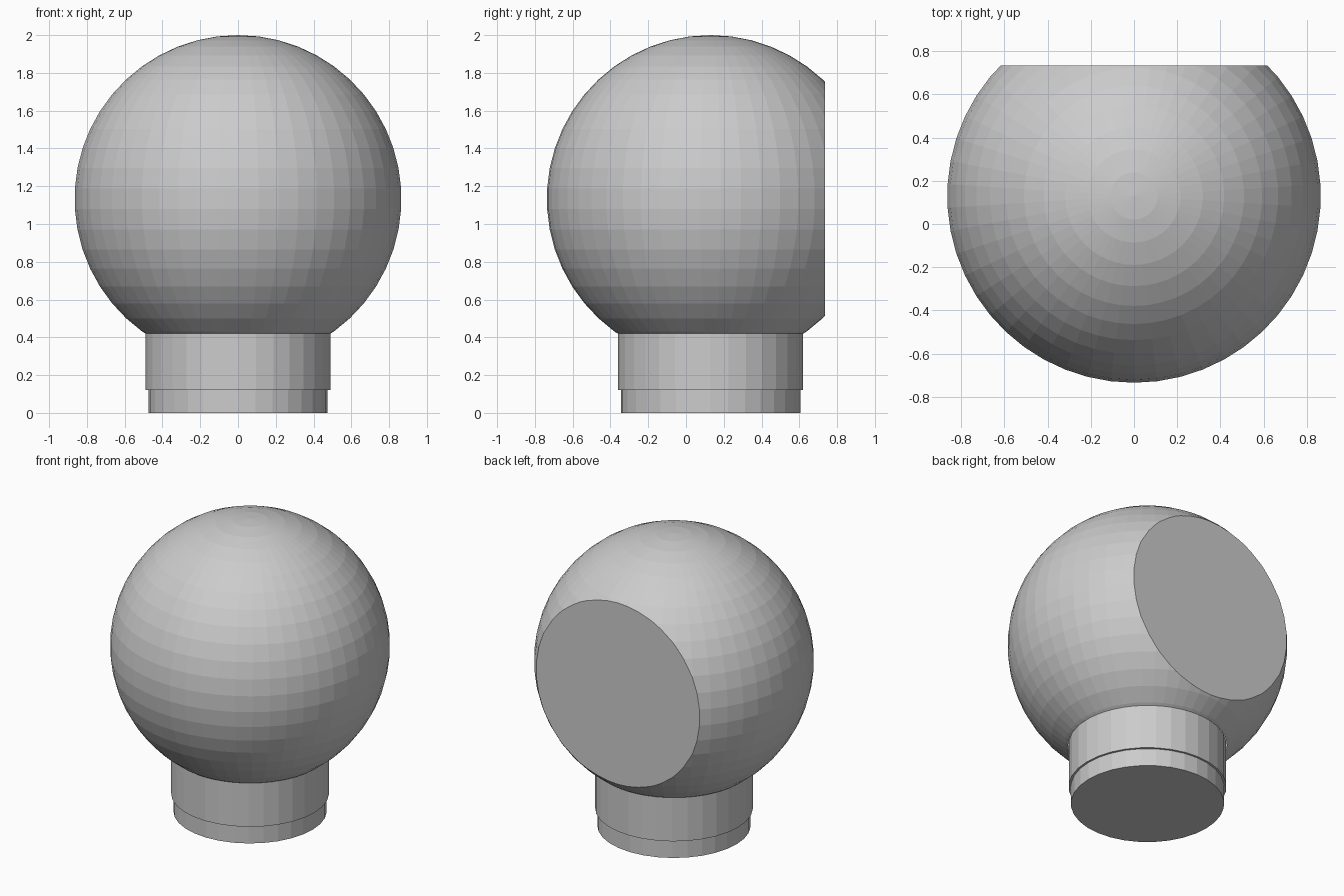
import bpy, bmesh
from math import sin, cos, pi
from mathutils import Matrix

if "Cube" in bpy.data.objects:
    bpy.data.objects.remove(bpy.data.objects["Cube"])

AXIS_Y = 0.13      # vertical axis of ball and neck
R = 0.867          # ball radius
CZ = 2.0 - R       # ball centre height
NECK_TOP = 0.42
CUT_Y = 0.735      # flat rear face


def finish(bm, name):
    bmesh.ops.recalc_face_normals(bm, faces=bm.faces)
    me = bpy.data.meshes.new(name)
    bm.to_mesh(me)
    bm.free()
    ob = bpy.data.objects.new(name, me)
    bpy.context.collection.objects.link(ob)
    return ob


def slice_off(bm, co, no, cap):
    geom = bm.verts[:] + bm.edges[:] + bm.faces[:]
    res = bmesh.ops.bisect_plane(bm, geom=geom, dist=1e-5, plane_co=co,
                                 plane_no=no, clear_outer=True)
    if cap:
        edges = [e for e in res["geom_cut"] if isinstance(e, bmesh.types.BMEdge)]
        bmesh.ops.contextual_create(bm, geom=edges)


# Ball with a flat rear face, open where it meets the neck
bm = bmesh.new()
bmesh.ops.create_uvsphere(bm, u_segments=50, v_segments=25, radius=R,
                          matrix=Matrix.Translation((0, AXIS_Y, CZ)))
slice_off(bm, (0, CUT_Y, 0), (0, 1, 0), True)
slice_off(bm, (0, 0, NECK_TOP), (0, 0, -1), False)
finish(bm, "ball")

# Stepped neck: narrow foot, small ledge, wider collar
N = 32
bm = bmesh.new()
rings = []
for r, z in [(0.475, 0), (0.475, 0.12), (0.489, 0.12), (0.489, NECK_TOP + 0.003)]:
    rings.append([bm.verts.new((r * cos(2 * pi * i / N),
                                AXIS_Y + r * sin(2 * pi * i / N), z))
                  for i in range(N)])
for a, b in zip(rings, rings[1:]):
    for i in range(N):
        j = (i + 1) % N
        bm.faces.new((a[i], a[j], b[j], b[i]))
bm.faces.new(rings[0][::-1])
finish(bm, "neck")
